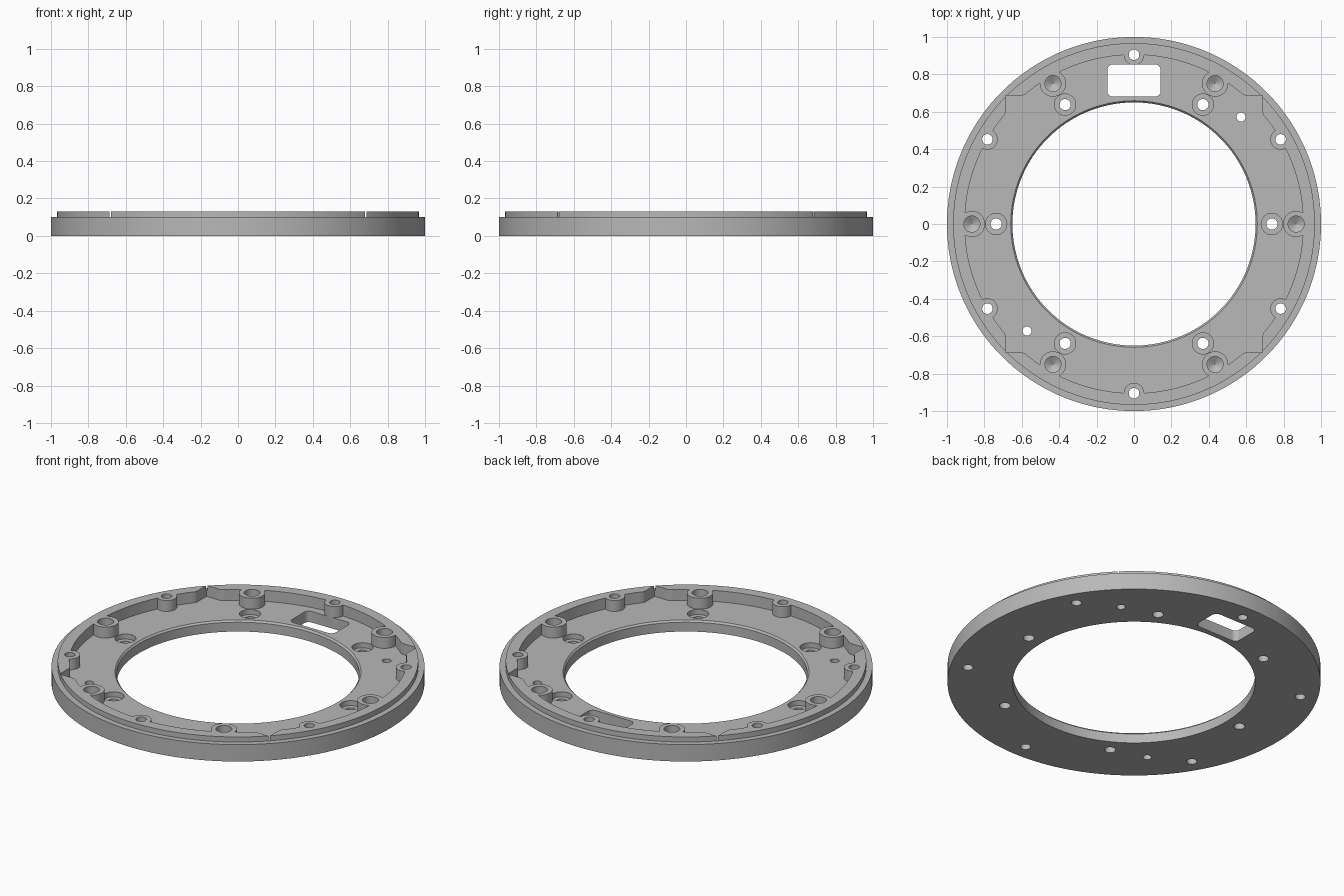
import bpy, bmesh
from math import sin, cos, pi, radians

cube = bpy.data.objects.get("Cube")
if cube:
    bpy.data.objects.remove(cube, do_unlink=True)

FLOOR, STEP, TOP, ABOVE, BELOW = 0.065, 0.1, 0.13, 0.25, -0.1


def loft(bm, rings):
    """Closed solid through a stack of equal outlines."""
    rows = [[bm.verts.new(p) for p in ring] for ring in rings]
    for low, high in zip(rows, rows[1:]):
        for i in range(len(low)):
            bm.faces.new((low[i - 1], low[i], high[i], high[i - 1]))
    bm.faces.new(rows[0][::-1])
    bm.faces.new(rows[-1])


def lathe(bm, profile, centre=(0, 0), n=32):
    """Turned solid from (radius, height) pairs, bottom to top."""
    loft(bm, [[(centre[0] + r * cos(2 * pi * i / n),
                centre[1] + r * sin(2 * pi * i / n), z) for i in range(n)]
              for r, z in profile])


def prism(bm, outline, z0, z1):
    loft(bm, [[(x, y, z) for x, y in outline] for z in (z0, z1)])


def finish(bm, name):
    bmesh.ops.recalc_face_normals(bm, faces=bm.faces)
    mesh = bpy.data.meshes.new(name)
    bm.to_mesh(mesh)
    bm.free()
    obj = bpy.data.objects.new(name, mesh)
    bpy.context.collection.objects.link(obj)
    return obj


def cut(target, cutter):
    """Subtract the cutter and remove it."""
    mod = target.modifiers.new("cut", 'BOOLEAN')
    mod.operation = 'DIFFERENCE'
    mod.solver = 'EXACT'
    mod.object = cutter
    cutter.hide_render = True
    bpy.context.view_layer.objects.active = target
    bpy.ops.object.modifier_apply(modifier=mod.name)
    bpy.data.objects.remove(cutter, do_unlink=True)


def around(radius, start):
    """Six evenly spaced points on a bolt circle."""
    for k in range(6):
        a = radians(start + 60 * k)
        yield radius * cos(a), radius * sin(a)


# Outer disc with the stepped rim
bm = bmesh.new()
lathe(bm, [(1, 0), (1, STEP), (0.967, STEP), (0.967, TOP)], n=180)
ring = finish(bm, "mounting_ring")

# Pocket: a circle merged with a square whose corners reach the rim
outline = []
for i in range(360):
    a = radians(i)
    r = max(0.905, 0.687 / max(abs(cos(a)), abs(sin(a))))
    outline.append((r * cos(a), r * sin(a)))
bm = bmesh.new()
prism(bm, outline, FLOOR, ABOVE)
pocket = finish(bm, "pocket_cutter")

# Bosses left standing inside the pocket
bm = bmesh.new()
for p in around(0.867, 0):
    lathe(bm, [(0.07, BELOW), (0.07, 2 * ABOVE)], p, 48)
for p in around(0.905, 30):
    lathe(bm, [(0.055, BELOW), (0.055, 2 * ABOVE)], p, 48)
cut(pocket, finish(bm, "boss_keepers"))
cut(ring, pocket)

# Centre opening with a small chamfer, and every drilled hole
bm = bmesh.new()
lathe(bm, [(0.65, BELOW), (0.65, 0.055), (0.66, FLOOR + 0.001), (0.66, ABOVE)], n=180)
for p in around(0.867, 0):      # blind holes with a drill point
    lathe(bm, [(0.001, 0.035), (0.043, 0.06), (0.043, ABOVE)], p)
for p in around(0.905, 30):     # through holes in the small bosses
    lathe(bm, [(0.028, BELOW), (0.028, ABOVE)], p)
for p in around(0.737, 0):      # counterbored floor holes
    lathe(bm, [(0.03, BELOW), (0.03, 0.035), (0.057, 0.035), (0.057, ABOVE)], p)
for s in (1, -1):               # locating pin holes
    lathe(bm, [(0.024, BELOW), (0.024, ABOVE)], (0.572 * s, 0.572 * s))

# Rounded rectangular window at the back
window = []
corner, half_x, half_y, mid_y = 0.03, 0.143, 0.086, 0.767
for q, (sx, sy) in enumerate([(1, 1), (-1, 1), (-1, -1), (1, -1)]):
    for j in range(9):
        a = (q + j / 8) * pi / 2
        window.append((sx * (half_x - corner) + corner * cos(a),
                       mid_y + sy * (half_y - corner) + corner * sin(a)))
prism(bm, window, BELOW, ABOVE)
cut(ring, finish(bm, "hole_cutter"))

# Plain grey metal
grey = bpy.data.materials.new("grey_metal")
grey.use_nodes = True
colour = (0.48, 0.48, 0.48, 1)
grey.diffuse_color = colour
grey.node_tree.nodes["Principled BSDF"].inputs["Base Color"].default_value = colour
ring.data.materials.clear()
ring.data.materials.append(grey)

bpy.ops.object.select_all(action='DESELECT')
ring.select_set(True)
bpy.context.view_layer.objects.active = ring
bpy.ops.object.shade_smooth_by_angle(angle=radians(25))
